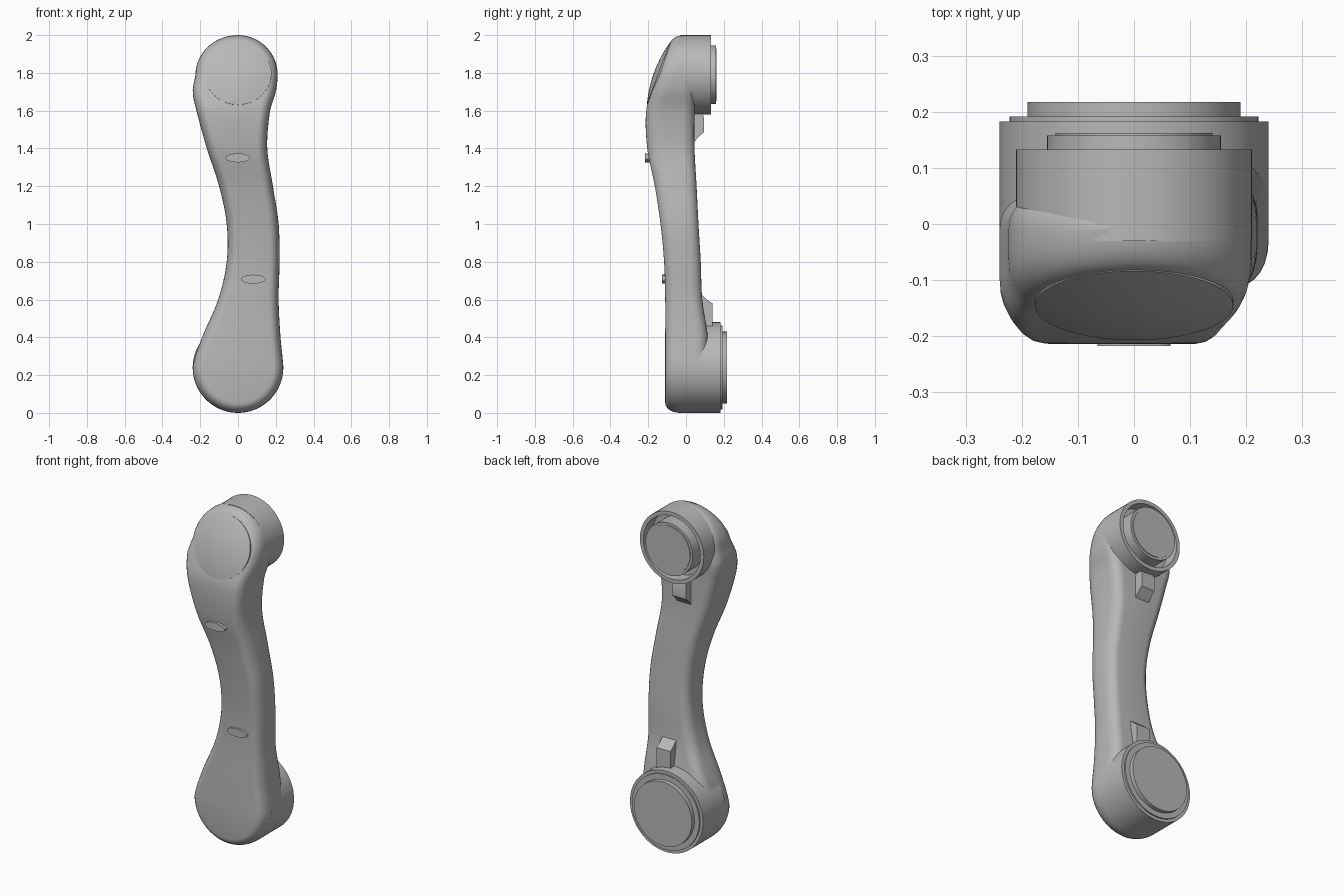
import bpy
import bmesh
import math
from mathutils import Matrix, Vector

cube = bpy.data.objects.get("Cube")
if cube:
    bpy.data.objects.remove(cube)

grey = bpy.data.materials.new("satin grey")
grey.use_nodes = True
colour = (0.48, 0.48, 0.48, 1)
grey.diffuse_color = colour
grey.node_tree.nodes["Principled BSDF"].inputs["Base Color"].default_value = colour

LOW, LOW_R = 0.24, 0.24      # lower joint height and radius
HIGH, HIGH_R = 1.79, 0.21    # upper joint height and radius


def finish(name, bm, angle=35):
    bmesh.ops.remove_doubles(bm, verts=bm.verts, dist=0.0001)
    bmesh.ops.recalc_face_normals(bm, faces=bm.faces)
    mesh = bpy.data.meshes.new(name)
    bm.to_mesh(mesh)
    bm.free()
    mesh.materials.append(grey)
    obj = bpy.data.objects.new(name, mesh)
    bpy.context.collection.objects.link(obj)
    bpy.ops.object.select_all(action="DESELECT")
    obj.select_set(True)
    bpy.context.view_layer.objects.active = obj
    bpy.ops.object.shade_smooth_by_angle(angle=math.radians(angle))
    return obj


# Arm stations: height, left edge, right edge, front depth, back depth
STATIONS = [
    (0, -.24, .24, -.11, .11),
    (.24, -.24, .24, -.11, .11),
    (.4, -.19, .225, -.11, .115),
    (.6, -.105, .215, -.11, .086),
    (.8, -.06, .22, -.116, .078),
    (1, -.06, .215, -.135, .066),
    (1.2, -.1, .185, -.165, .056),
    (1.4, -.165, .155, -.205, .045),
    (1.6, -.22, .17, -.211, .045),
    (1.7, -.24, .2, -.18, .05),
    (1.79, -.225, .21, -.145, .05),
    (2, -.2, .2, -.067, .05),
]


def station(z, column):
    """Smooth interpolation through the stations."""
    z = min(max(z, 0), 2)
    last = len(STATIONS) - 1
    i = max(k for k in range(last) if STATIONS[k][0] <= z)

    def slope(k):
        a, b = STATIONS[max(k - 1, 0)], STATIONS[min(k + 1, last)]
        return (b[column] - a[column]) / (b[0] - a[0])

    a, b = STATIONS[i], STATIONS[i + 1]
    h = b[0] - a[0]
    t = (z - a[0]) / h
    s = t * t * (3 - 2 * t)
    return (a[column] * (1 - s) + b[column] * s
            + h * t * (1 - t) * ((1 - t) * slope(i) - t * slope(i + 1)))


def build_arm():
    # Outline: up the left edge, over the top, down the right edge
    arc = 14
    rows = 60
    left, right = [], []
    for k in range(1, arc):
        a = math.pi / 2 * k / arc
        p = (LOW_R * math.sin(a), LOW - LOW_R * math.cos(a))
        left.append((-p[0], p[1]))
        right.append(p)
    for k in range(rows + 1):
        z = LOW + (HIGH - LOW) * k / rows
        left.append((station(z, 1), z))
        right.append((station(z, 2), z))
    for k in range(1, arc):
        a = math.pi / 2 * k / arc
        z = HIGH + HIGH_R * math.sin(a)
        left.append((station(HIGH, 1) * math.cos(a), z))
        right.append((station(HIGH, 2) * math.cos(a), z))
    outline = [(0, 0)] + left + [(0, 2)] + right[::-1]
    outline = [Vector(p) for p in outline]
    n = len(outline)
    inward = []
    for i in range(n):
        d = outline[(i + 1) % n] - outline[i - 1]
        inward.append(Vector((d.y, -d.x)).normalized())

    # Rounded front and back edges, as rings from front to back
    bm = bmesh.new()
    rings = []
    steps = 6
    front = [(1, k / steps) for k in range(steps + 1)]
    back = [(-1, 1 - k / steps) for k in range(steps + 1)]
    for side, t in front + back:
        a = t * math.pi / 2
        inset, depth, column = (.052, .08, 3) if side == 1 else (.055, .06, 4)
        ring = []
        for p, nrm in zip(outline, inward):
            y = station((p + nrm * inset).y, column)
            y += side * depth * (1 - math.cos(a))
            q = p + nrm * inset * (1 - math.sin(a))
            ring.append(bm.verts.new((q.x, y, q.y)))
        rings.append(ring)
    for r, s in zip(rings, rings[1:]):
        for i in range(n):
            j = (i + 1) % n
            bm.faces.new((r[i], r[j], s[j], s[i]))

    # Front and back skins, bridged from edge to edge
    half = n // 2
    for ring in (rings[0], rings[-1]):
        for i in range(half):
            quad = [ring[i], ring[i + 1], ring[(n - i - 1) % n], ring[(n - i) % n]]
            bm.faces.new(list(dict.fromkeys(quad)))
    return finish("arm_body", bm)


def lathe(name, profile, place, angle=35):
    """Spin (radius, height) points about local z, then place the part."""
    bm = bmesh.new()
    verts = [bm.verts.new((r, 0, h)) for r, h in profile]
    edges = [bm.edges.new(pair) for pair in zip(verts, verts[1:])]
    bmesh.ops.spin(bm, geom=verts + edges, cent=(0, 0, 0), axis=(0, 0, 1),
                   angle=math.tau, steps=72)
    obj = finish(name, bm, angle)
    obj.matrix_world = place
    return obj


def facing_back(z):
    return Matrix.Translation((0, 0, z)) @ Matrix.Rotation(-math.pi / 2, 4, "X")


def prism(name, profile, x, width):
    """Extrude a (y, z) profile sideways."""
    bm = bmesh.new()
    face = bm.faces.new([bm.verts.new((x - width / 2, y, z)) for y, z in profile])
    new = bmesh.ops.extrude_face_region(bm, geom=[face])["geom"]
    bmesh.ops.translate(bm, vec=(width, 0, 0),
                        verts=[v for v in new if isinstance(v, bmesh.types.BMVert)])
    return finish(name, bm)


build_arm()

# Lower joint: solid drum with a stepped flange
lathe("lower_joint", [(0, -.03), (LOW_R, -.03), (LOW_R, .183), (.222, .183),
                      (.222, .192), (.19, .192), (.19, .217), (0, .217)],
      facing_back(LOW))

# Upper joint: open cup with a separate hub inside
lathe("upper_joint_cup", [(0, -.03), (HIGH_R, -.03), (HIGH_R, .133), (.187, .133),
                          (.187, .052), (0, .052)], facing_back(HIGH))
lathe("upper_joint_hub", [(0, .04), (.155, .04), (.155, .158), (.14, .158),
                          (.14, .162), (0, .162)], facing_back(HIGH))

# Domed cover on the sloping front of the upper joint
cap_r, rise, segments = .177, .024, 8
dome = [(cap_r, -.03)]
for k in range(segments + 1):
    r = cap_r * (1 - k / segments)
    dome.append((r, .003 + rise * (1 - (r / cap_r) ** 2)))
tilt = math.pi / 2 - math.atan(.373)
lathe("front_cover", dome,
      Matrix.Translation((0, -.1425, 1.797)) @ Matrix.Rotation(tilt, 4, "X"))

# Oval studs on the front of the arm
for name, x, y, z in (("upper_stud", 0, -.217, 1.35), ("lower_stud", .08, -.127, .708)):
    lathe(name, [(0, 0), (.065, 0), (.065, -.05), (0, -.05)],
          Matrix.Translation((x, y, z)) @ Matrix.Rotation(math.pi / 2, 4, "X")
          @ Matrix.Diagonal((1, .36, 1, 1)))

# Cable lugs behind the arm, beside each joint
prism("upper_lug", [(.02, 1.42), (.045, 1.435), (.065, 1.46), (.095, 1.485),
                    (.095, 1.565), (.08, 1.6), (.02, 1.6)], -.02, .09)
prism("lower_lug", [(.06, .64), (.09, .62), (.11, .6), (.14, .58),
                    (.14, .49), (.14, .46), (.06, .46)], .05, .09)
